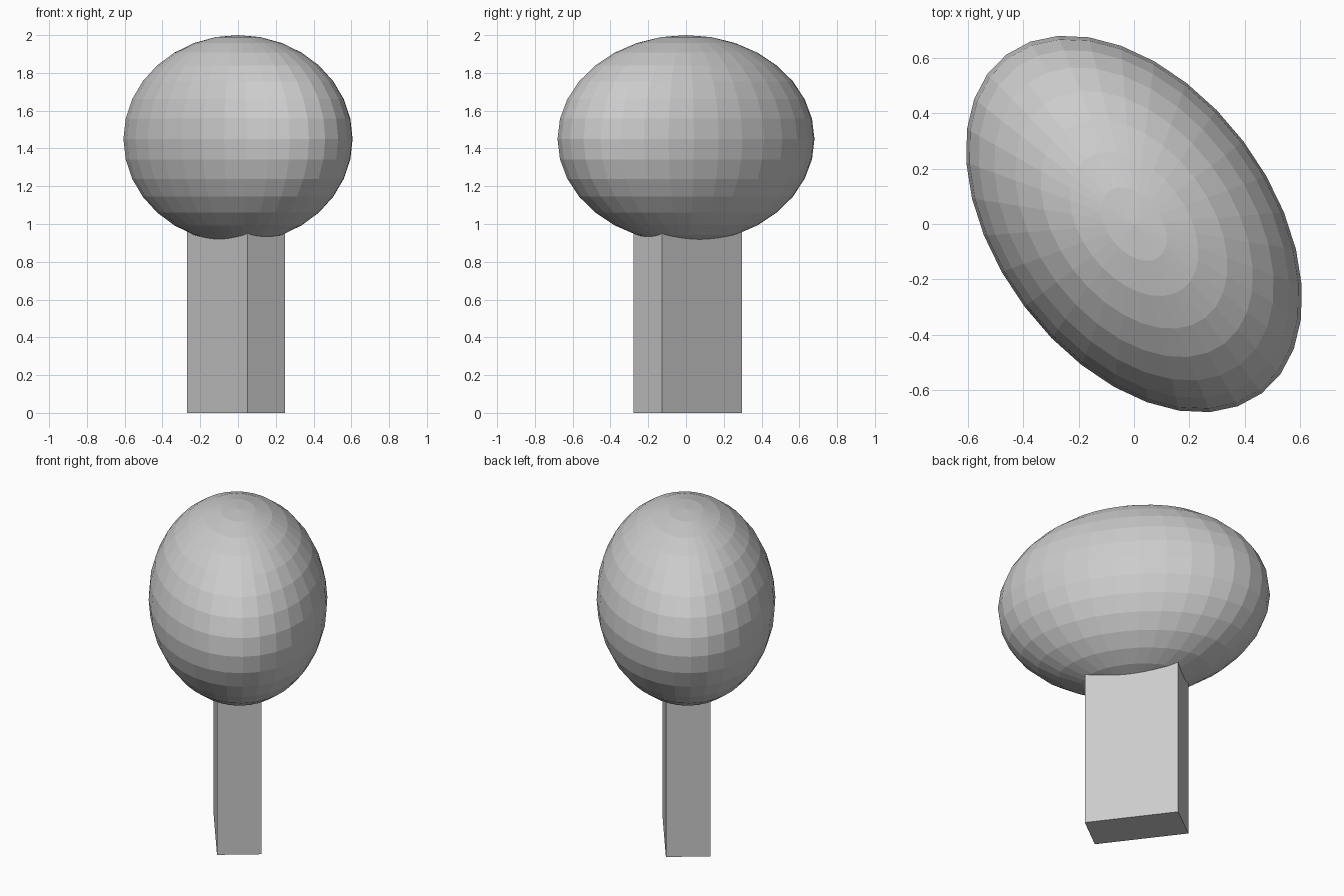
import bpy
from math import radians

if "Cube" in bpy.data.objects:
    bpy.data.objects.remove(bpy.data.objects["Cube"])

TURN = radians(-53)  # both parts share the same turn about z

# Trunk: plain rectangular post, top buried in the crown
bpy.ops.mesh.primitive_cube_add(size=1, location=(-0.01, 0.01, 0.5), rotation=(0, 0, TURN))
trunk = bpy.context.object
trunk.name = "trunk"
trunk.scale = (0.532, 0.247, 1.0)

# Crown: faceted, stretched ball
bpy.ops.mesh.primitive_uv_sphere_add(segments=32, ring_count=16, radius=1,
                                     location=(0, 0, 1.45), rotation=(0, 0, TURN))
crown = bpy.context.object
crown.name = "crown"
crown.scale = (0.767, 0.496, 0.55)
